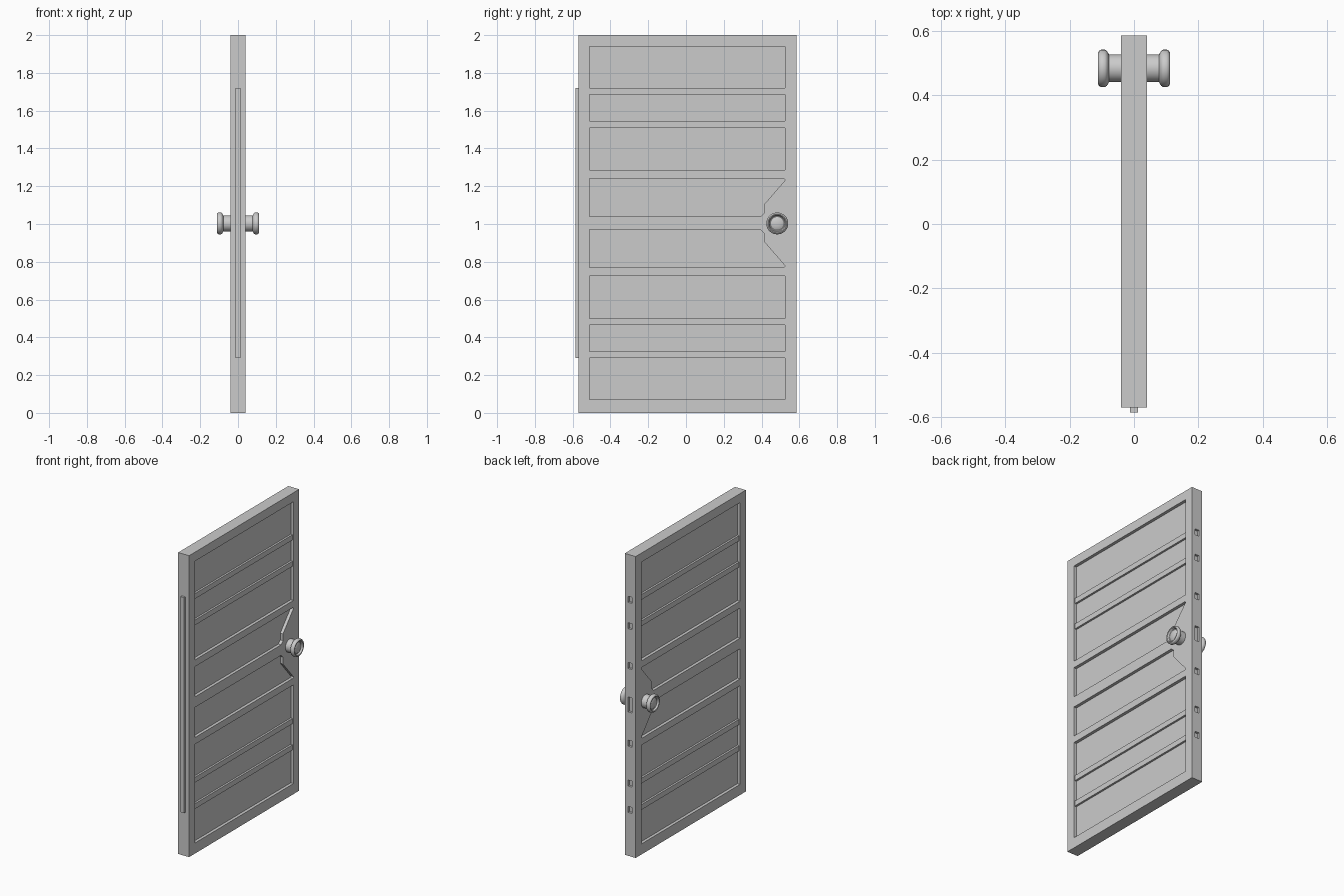
import bpy, bmesh, math
from mathutils import Matrix

if "Cube" in bpy.data.objects:
    bpy.data.objects.remove(bpy.data.objects["Cube"])

HALF = 0.04      # half door thickness
DEPTH = 0.02     # panel recess depth
MID = 1.005      # mirror height of the panel layout


def add_box(bm, x0, x1, y0, y1, z0, z1):
    m = Matrix.Translation(((x0 + x1) / 2, (y0 + y1) / 2, (z0 + z1) / 2))
    m = m @ Matrix.Diagonal((x1 - x0, y1 - y0, z1 - z0, 1))
    bmesh.ops.create_cube(bm, size=1, matrix=m)


def add_prism(bm, pts, x0, x1):
    a = [bm.verts.new((x0, y, z)) for y, z in pts]
    b = [bm.verts.new((x1, y, z)) for y, z in pts]
    bm.faces.new(a)
    bm.faces.new(b)
    for i in range(len(pts)):
        j = (i + 1) % len(pts)
        bm.faces.new((a[i], a[j], b[j], b[i]))


def finish(bm, name):
    bmesh.ops.recalc_face_normals(bm, faces=bm.faces[:])
    me = bpy.data.meshes.new(name)
    bm.to_mesh(me)
    bm.free()
    ob = bpy.data.objects.new(name, me)
    bpy.context.collection.objects.link(ob)
    return ob


def flip(pts):
    return [(y, 2 * MID - z) for y, z in pts]


# Door slab
bm = bmesh.new()
add_box(bm, -HALF, HALF, -0.57, 0.585, 0, 2)
slab = finish(bm, "door_slab")

# Recess cutters: panels on both faces, bolt sockets on the latch edge
large = [(-0.51, 1.285), (0.525, 1.285), (0.525, 1.94), (-0.51, 1.94)]
notched = [(-0.51, 1.04), (0.395, 1.04), (0.415, 1.06), (0.415, 1.105),
           (0.525, 1.232), (0.518, 1.24), (-0.51, 1.24)]
bm = bmesh.new()
for side in (-1, 1):
    for pts in (large, flip(large), notched, flip(notched)):
        add_prism(bm, pts, side * (HALF - DEPTH), side * (HALF + 0.03))
for dz, h in ((0, 0.1), (0.258, 0.04), (0.522, 0.04), (0.697, 0.04)):
    for s in ((1, -1) if dz else (1,)):
        z = MID + s * dz
        add_box(bm, -0.015, 0.015, 0.57, 0.62, z - h / 2, z + h / 2)
cutter = finish(bm, "recess_cutter")
cutter.hide_render = True

mod = slab.modifiers.new("recesses", 'BOOLEAN')
mod.operation = 'DIFFERENCE'
mod.solver = 'EXACT'
mod.object = cutter
bpy.context.view_layer.objects.active = slab
slab.select_set(True)
bpy.ops.object.modifier_apply(modifier=mod.name)
bpy.data.objects.remove(cutter)

# Horizontal ribs inside the large panels
bm = bmesh.new()
for side in (-1, 1):
    for dz in (0.522, 0.697):
        for s in (-1, 1):
            z = MID + s * dz
            xs = sorted((side * (HALF - DEPTH - 0.005), side * (HALF - 0.007)))
            add_box(bm, xs[0], xs[1], -0.51, 0.525, z - 0.0175, z + 0.0175)
finish(bm, "panel_ribs")

# Hinge strip
bm = bmesh.new()
add_box(bm, -0.013, 0.013, -0.585, -0.565, 0.29, 1.72)
finish(bm, "hinge_strip")

# Turned knobs: (radius, distance from the door's middle plane)
profile = [(0.043, 0.035), (0.043, 0.078), (0.047, 0.08), (0.054, 0.084),
           (0.058, 0.09), (0.058, 0.102), (0.055, 0.108), (0.050, 0.111),
           (0.045, 0.109), (0.040, 0.098), (0.036, 0.097), (0.028, 0.101),
           (0.015, 0.104), (0.0, 0.105)]
for side, name in ((-1, "knob_left"), (1, "knob_right")):
    bm = bmesh.new()
    vs = [bm.verts.new((side * x, 0.483 + r, 1.003)) for r, x in profile]
    es = [bm.edges.new(p) for p in zip(vs, vs[1:])]
    bmesh.ops.spin(bm, geom=vs + es, cent=(0, 0.483, 1.003), axis=(1, 0, 0),
                   angle=2 * math.pi, steps=32, use_duplicate=False)
    bmesh.ops.remove_doubles(bm, verts=bm.verts[:], dist=0.0001)
    bmesh.ops.holes_fill(bm, edges=[e for e in bm.edges if e.is_boundary])
    knob = finish(bm, name)
    bpy.ops.object.select_all(action='DESELECT')
    knob.select_set(True)
    bpy.context.view_layer.objects.active = knob
    bpy.ops.object.shade_smooth_by_angle(angle=math.radians(40))
